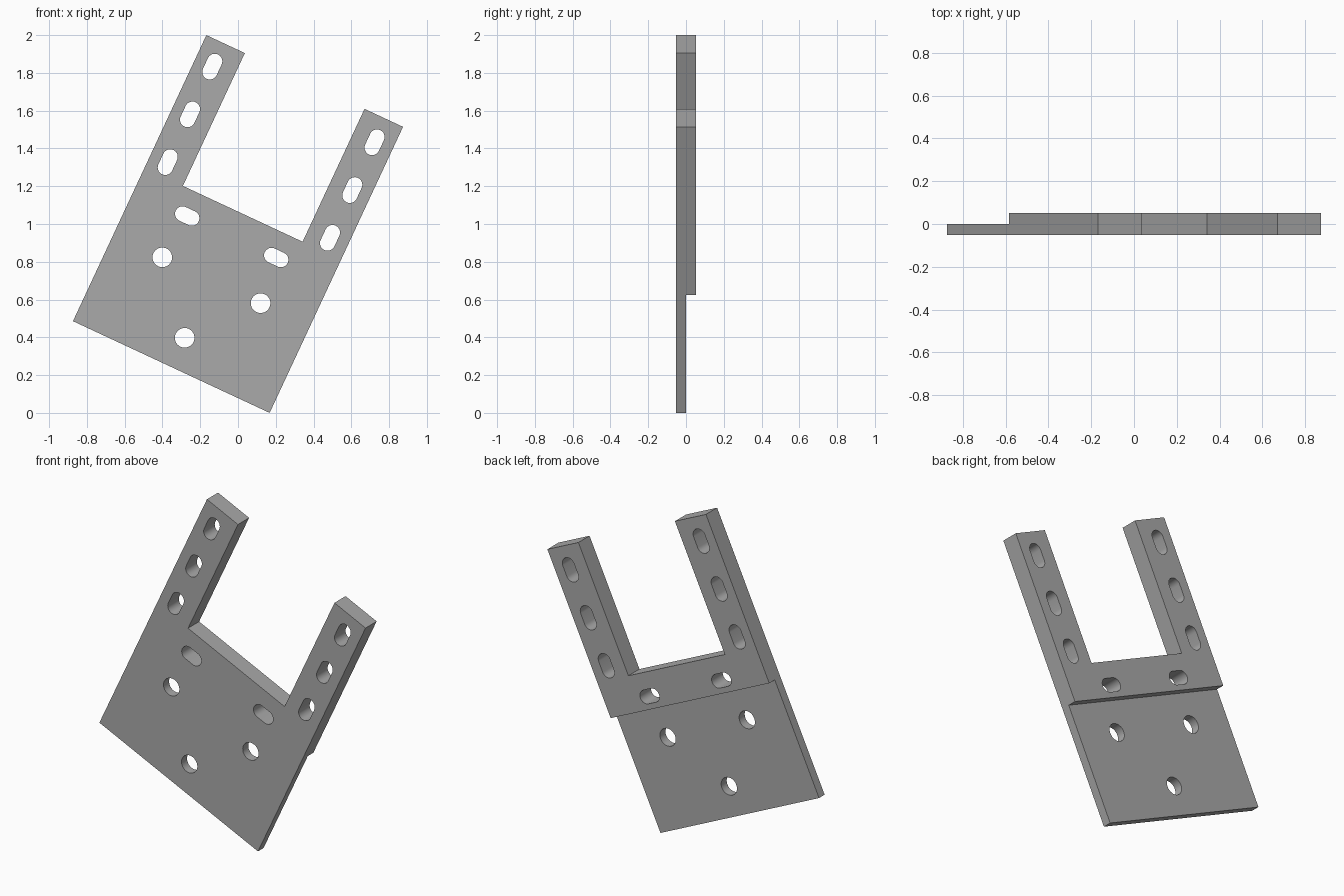
import bpy, bmesh, math

if "Cube" in bpy.data.objects:
    bpy.data.objects.remove(bpy.data.objects["Cube"], do_unlink=True)

WIDTH, HEIGHT = 1.149, 1.671      # bracket size before tilting
ARM, NOTCH, STEP = 0.225, 0.895, 0.688
HALF = 0.052                      # half the thickness
TILT = math.radians(25)
MID = 0.573                       # symmetry line of the holes

grey = bpy.data.materials.new("grey metal")
grey.use_nodes = True
colour = (0.4, 0.4, 0.4, 1)
grey.diffuse_color = colour
grey.node_tree.nodes["Principled BSDF"].inputs["Base Color"].default_value = colour


def prism(bm, points, y0, y1):
    """Extrude an x-z outline from y0 to y1."""
    face = bm.faces.new([bm.verts.new((x, y0, z)) for x, z in points])
    ext = bmesh.ops.extrude_face_region(bm, geom=[face])
    for v in ext["geom"]:
        if isinstance(v, bmesh.types.BMVert):
            v.co.y = y1


def make_object(name, bm):
    bmesh.ops.recalc_face_normals(bm, faces=bm.faces)
    mesh = bpy.data.meshes.new(name)
    bm.to_mesh(mesh)
    bm.free()
    mesh.materials.append(grey)
    obj = bpy.data.objects.new(name, mesh)
    bpy.context.collection.objects.link(obj)
    return obj


def slot(x, z, radius, length=0.0, upright=True, n=16):
    """Outline of a round hole, or of a slot when it has a length."""
    pts = []
    for end in (0, 1):
        for i in range(n + 1 if length else n):
            a = math.pi * (end + i / n)
            u = radius * math.cos(a)
            w = radius * math.sin(a) + (0.5 - end) * length
            pts.append((x + u, z + w) if upright else (x + w, z - u))
    return pts


# Forked plate
bm = bmesh.new()
prism(bm, [(0, 0), (WIDTH, 0), (WIDTH, HEIGHT), (WIDTH - ARM, HEIGHT),
           (WIDTH - ARM, NOTCH), (ARM, NOTCH), (ARM, HEIGHT), (0, HEIGHT)], -HALF, HALF)
bracket = make_object("forked_bracket", bm)

# Step that thins the lower back
bm = bmesh.new()
prism(bm, [(-1, -1), (2, -1), (2, STEP), (-1, STEP)], 0, 1)
cutters = [make_object("step_cutter", bm)]

# Round holes, cross slots and arm slots
bm = bmesh.new()
outlines = [slot(MID, 0.17, 0.052)]
for side in (-1, 1):
    outlines.append(slot(MID + side * 0.287, 0.506, 0.052))
    outlines.append(slot(MID + side * 0.26, 0.76, 0.04, 0.054, upright=False))
    for k in range(3):
        outlines.append(slot(MID + side * 0.474, 0.975 + k * 0.279, 0.04, 0.062))
for pts in outlines:
    prism(bm, pts, -0.3, 0.3)
cutters.append(make_object("hole_cutter", bm))

# Apply the cuts and drop the cutters
bpy.context.view_layer.objects.active = bracket
bracket.select_set(True)
for cutter in cutters:
    cutter.hide_render = True
    mod = bracket.modifiers.new(cutter.name, "BOOLEAN")
    mod.operation = "DIFFERENCE"
    mod.solver = "EXACT"
    mod.object = cutter
    bpy.ops.object.modifier_apply(modifier=mod.name)
    bpy.data.objects.remove(cutter, do_unlink=True)
bpy.ops.object.shade_smooth_by_angle(angle=math.radians(30))

# Tilt onto its lower corner
bracket.rotation_euler.y = TILT
bracket.location = (-(WIDTH * math.cos(TILT) + HEIGHT * math.sin(TILT)) / 2, 0,
                    WIDTH * math.sin(TILT))
